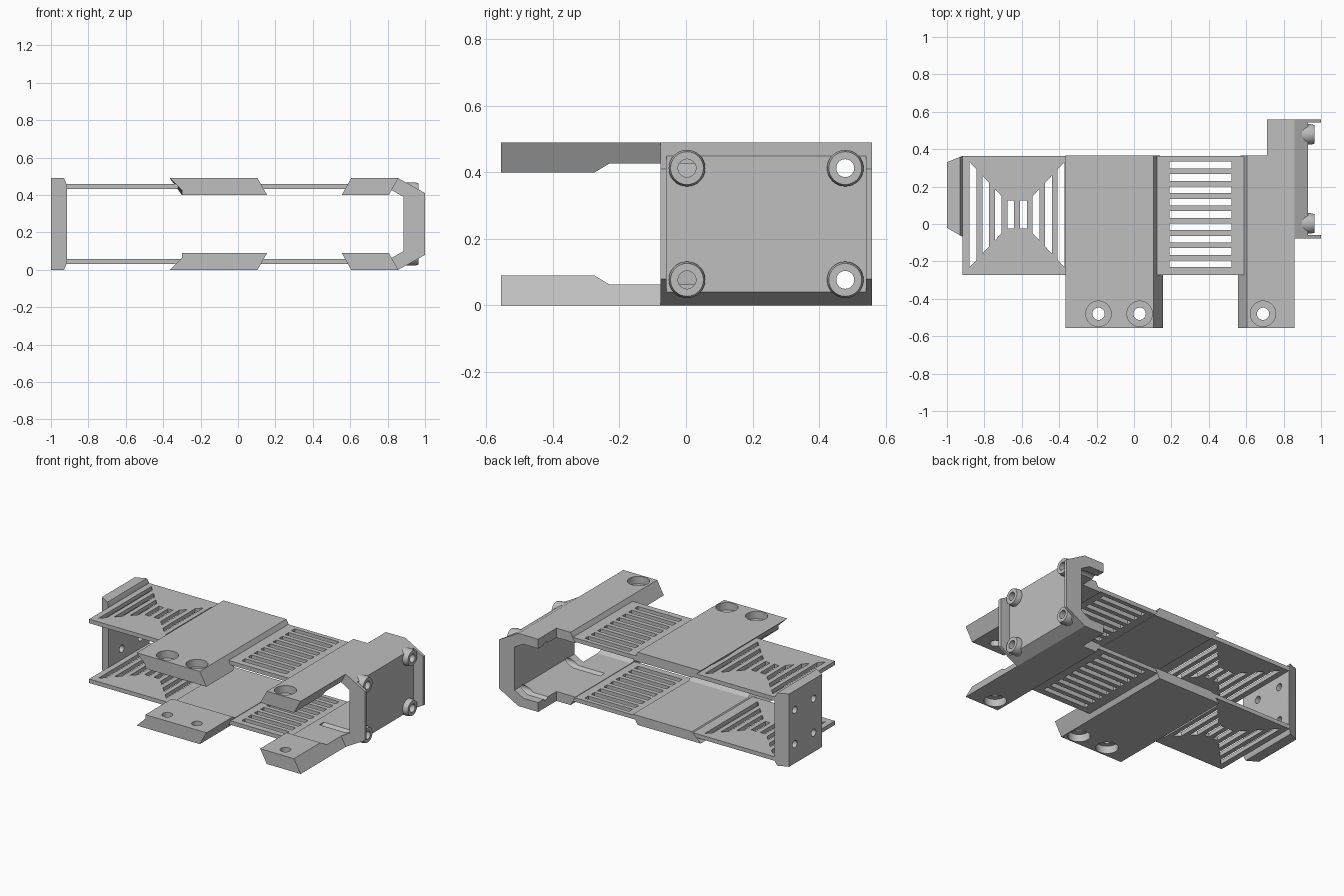
import bpy, bmesh, math
from mathutils import Matrix, Vector

if "Cube" in bpy.data.objects:
    bpy.data.objects.remove(bpy.data.objects["Cube"], do_unlink=True)

H = 0.49          # overall height; upper and lower halves mirror about H / 2
grey = bpy.data.materials.new("matte_grey")
grey.use_nodes = True
grey.diffuse_color = (0.52, 0.52, 0.52, 1)
grey.node_tree.nodes["Principled BSDF"].inputs["Base Color"].default_value = (0.52, 0.52, 0.52, 1)


def add_prism(bm, pts, axis, a, b):
    """Extrude a 2D outline along an axis; pts hold the other two coordinates in xyz order."""
    rows = []
    for t in (a, b):
        row = []
        for p in pts:
            co = list(p)
            co.insert(axis, t)
            row.append(bm.verts.new(co))
        rows.append(row)
    n = len(pts)
    bm.faces.new(rows[0])
    bm.faces.new(rows[1])
    for i in range(n):
        j = (i + 1) % n
        bm.faces.new((rows[0][i], rows[0][j], rows[1][j], rows[1][i]))


def add_rod(bm, axis, centre, length, r1, r2=None):
    """Cylinder or cone along x or z."""
    m = Matrix.Translation(Vector(centre))
    if axis == 0:
        m = m @ Matrix.Rotation(math.pi / 2, 4, 'Y')
    bmesh.ops.create_cone(bm, cap_ends=True, segments=32, radius1=r1,
                          radius2=r1 if r2 is None else r2, depth=length, matrix=m)


def finish(bm, name):
    bmesh.ops.recalc_face_normals(bm, faces=bm.faces[:])
    me = bpy.data.meshes.new(name)
    bm.to_mesh(me)
    bm.free()
    me.materials.append(grey)
    ob = bpy.data.objects.new(name, me)
    bpy.context.collection.objects.link(ob)
    return ob


def combine(ob, other, op='DIFFERENCE'):
    """Apply a boolean and drop the helper object."""
    other.hide_render = True
    mod = ob.modifiers.new("bool", 'BOOLEAN')
    mod.operation, mod.object, mod.solver = op, other, 'EXACT'
    dg = bpy.context.evaluated_depsgraph_get()
    me = bpy.data.meshes.new_from_object(ob.evaluated_get(dg))
    ob.modifiers.clear()
    ob.data = me
    bpy.data.objects.remove(other, do_unlink=True)


def mirror_down(ob, name):
    bm = bmesh.new()
    bm.from_mesh(ob.data)
    for v in bm.verts:
        v.co.z = H - v.co.z
    bmesh.ops.reverse_faces(bm, faces=bm.faces[:])
    me = bpy.data.meshes.new(name)
    bm.to_mesh(me)
    bm.free()
    if not me.materials:
        me.materials.append(grey)
    dup = bpy.data.objects.new(name, me)
    bpy.context.collection.objects.link(dup)


def rib(name, left, right, holes):
    """Crossing rib with a thicker front lip; left/right give x as a function of z."""
    side = [(-0.557, 0.40), (-0.275, 0.40), (-0.23, 0.427), (0.365, 0.427), (0.365, H), (-0.557, H)]
    bm = bmesh.new()
    add_prism(bm, side, 0, 0, 1)
    bmesh.ops.bisect_plane(bm, geom=bm.verts[:] + bm.edges[:] + bm.faces[:],
                           plane_co=(0, 0, 0.427), plane_no=(0, 0, 1), dist=1e-4)
    for v in bm.verts:
        v.co.x = left(v.co.z) if v.co.x < 0.5 else right(v.co.z)
    ob = finish(bm, name)
    # counterbored screw holes
    for radius, low in ((0.068, 0.44), (0.033, 0.35)):
        cut = bmesh.new()
        for x in holes:
            add_rod(cut, 2, (x, -0.48, (low + 0.6) / 2), 0.6 - low, radius)
        combine(ob, finish(cut, "hole_cutter"))
    return ob


# Thin vented plate
bm = bmesh.new()
add_prism(bm, [(-0.918, -0.273), (0.60, -0.273), (0.60, 0.363), (-0.918, 0.363)], 2, 0.433, 0.46)
plate = finish(bm, "upper_vent_plate")
bm = bmesh.new()
for i in range(9):                      # straight louvres
    y = 0.315 - 0.066 * i
    add_prism(bm, [(0.19, y - 0.018), (0.52, y - 0.018), (0.52, y + 0.018), (0.19, y + 0.018)], 2, 0.3, 0.6)
mid_x, mid_y = -0.625, 0.05
for i in range(8):                      # hourglass louvres
    x = mid_x + (i - 3.5) * 0.0672
    xa, xb = x - 0.018, x + 0.018
    ha, hb = (max(0.075, 0.01 + 1.07 * abs(t - mid_x)) for t in (xa, xb))
    add_prism(bm, [(xa, mid_y - ha), (xb, mid_y - hb), (xb, mid_y + hb), (xa, mid_y + ha)], 2, 0.3, 0.6)
combine(plate, finish(bm, "louvre_cutter"))
mirror_down(plate, "lower_vent_plate")

# Middle rib with slanted ends
middle = rib("upper_middle_rib",
             lambda z: min(-0.30, -0.365 + (H - z) / 0.063 * 0.065),
             lambda z: 0.105 + (H - z) / 0.09 * 0.05, (-0.19, 0.03))
mirror_down(middle, "lower_middle_rib")

# Side arm
arm = rib("upper_side_arm",
          lambda z: 0.605 - (H - z) / 0.09 * 0.05,
          lambda z: 0.857 - (H - z) / 0.09 * 0.05, (0.69,))
mirror_down(arm, "lower_side_arm")

# End bracket: C section with a recessed outer face
half = [(0.71, 0.427), (0.71, H), (0.857, H), (1.0, 0.41)]
inner = [(0.885, 0.39), (0.82, 0.427)]
section = half + [(x, H - z) for x, z in reversed(half)] + \
    [(x, H - z) for x, z in reversed(inner)] + inner
bm = bmesh.new()
add_prism(bm, section, 1, -0.077, 0.56)
bracket = finish(bm, "end_bracket")
bm = bmesh.new()
add_prism(bm, [(0.93, -0.058), (1.1, -0.058), (1.1, 0.542), (0.93, 0.542)], 2, -0.2, 0.8)
combine(bracket, finish(bm, "recess_cutter"))

# Arms merge into the bracket
for name in ("upper_side_arm", "lower_side_arm"):
    combine(bracket, bpy.data.objects[name], 'UNION')
bracket.name = "side_arms_and_end_bracket"

# Screw bosses, bored through with a shallow access channel behind
spots = [(y, z) for y in (0.003, 0.479) for z in (0.077, H - 0.077)]
for y, z in spots:
    bm = bmesh.new()
    add_rod(bm, 0, (0.9175, y, z), 0.055, 0.055)
    # chamfered rim
    rim = max(bm.verts, key=lambda v: v.co.x).co.x
    cap = [f for f in bm.faces if len(f.verts) > 4 and f.calc_center_median().x > rim - 1e-4]
    new = bmesh.ops.extrude_face_region(bm, geom=cap)["geom"]
    bmesh.ops.delete(bm, geom=cap, context='FACES_ONLY')
    for v in [g for g in new if isinstance(g, bmesh.types.BMVert)]:
        v.co = (0.965, y + (v.co.y - y) * 0.9, z + (v.co.z - z) * 0.9)
    combine(bracket, finish(bm, "boss"), 'UNION')
bm = bmesh.new()
for y, z in spots:
    add_rod(bm, 0, (0.84, y, z), 0.44, 0.027)
combine(bracket, finish(bm, "bore_cutter"))

# Opposite end wall, tapered outward with chamfered inner edges
bm = bmesh.new()
add_prism(bm, [(-1, 0), (-0.93, 0), (-0.915, 0.035), (-0.915, H - 0.035), (-0.93, H), (-1, H)], 1, 0, 1)
for v in bm.verts:
    t = (v.co.x + 1) / 0.085
    v.co.y = -0.02 - 0.05 * t if v.co.y < 0.5 else 0.33 + 0.035 * t
wall = finish(bm, "end_wall")
bm = bmesh.new()
for y in (0.07, 0.27):
    for z in (0.13, H - 0.13):
        add_rod(bm, 0, (-0.95, y, z), 0.3, 0.024)
combine(wall, finish(bm, "wall_hole_cutter"))

# One colour, smooth bores and crisp edges
bpy.ops.object.select_all(action='DESELECT')
for ob in bpy.context.collection.objects:
    if ob.type == 'MESH':
        ob.data.materials.clear()
        ob.data.materials.append(grey)
        for p in ob.data.polygons:
            p.material_index = 0
        ob.select_set(True)
        bpy.context.view_layer.objects.active = ob
bpy.ops.object.shade_smooth_by_angle(angle=math.radians(25))
